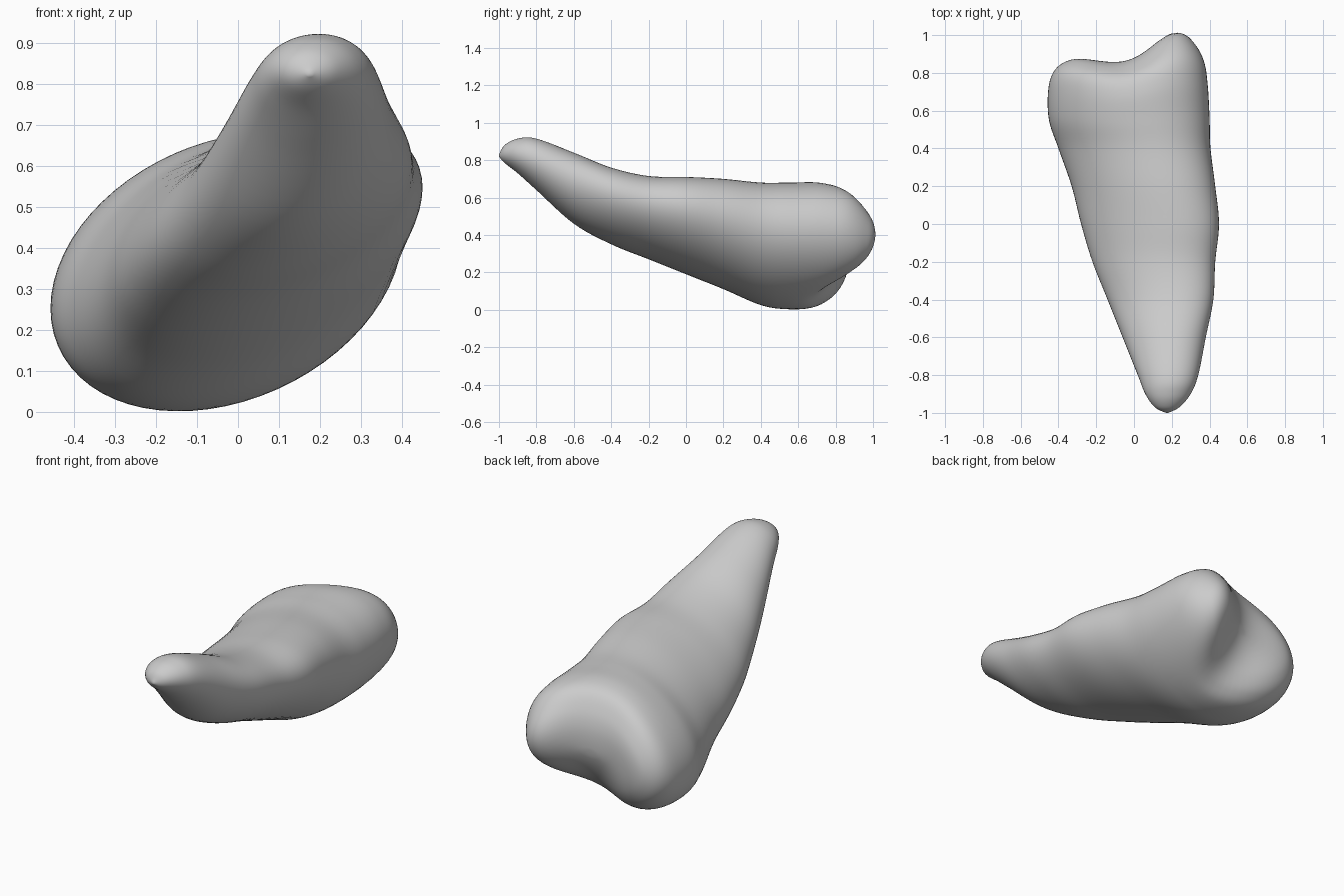
import bpy, bmesh, math

cube = bpy.data.objects.get("Cube")
if cube:
    bpy.data.objects.remove(cube)

# Cross-sections from root tip to crown: y, left, right, bottom, top, tilt
SECTIONS = [
    (-1.0, .17, .18, .82, .83, 0), (-.97, .11, .24, .785, .88, 2),
    (-.9, .06, .30, .73, .915, 4), (-.8, .02, .34, .64, .915, 8),
    (-.6, -.06, .38, .46, .84, 14), (-.4, -.14, .42, .35, .76, 20),
    (-.2, -.22, .43, .27, .715, 22), (0, -.28, .45, .19, .71, 22),
    (.2, -.33, .43, .11, .70, 20), (.4, -.40, .405, .025, .68, 18),
    (.55, -.45, .40, .003, .68, 16), (.7, -.455, .39, .01, .68, 15),
    (.8, -.43, .37, .05, .65, 14), (.86, -.37, .32, .11, .57, 13),
    (.89, -.27, .24, .19, .48, 12), (.9, -.04, .01, .32, .36, 12),
]
SIDES, STEPS = 64, 6


def spline(a, b, c, d, t):
    return .5 * (2 * b + (c - a) * t + (2 * a - 5 * b + 4 * c - d) * t ** 2
                 + (3 * b - a - 3 * c + d) * t ** 3)


def bump(x, z, cx, cz, rx, rz):
    return math.exp(-((x - cx) / rx) ** 2 - ((z - cz) / rz) ** 2)


# Two cusps at the biting end, with a groove between them on the lower side
def cusp_shift(x, y, z):
    t = min(max((y - .4) / .45, 0), 1)
    weight = t * t * (3 - 2 * t)
    return weight * (.13 * bump(x, z, .23, .40, .17, .30)
                     - .04 * bump(x, z, -.08, .5, .2, .4)
                     - .12 * bump(x, z, .06, .1, .22, .18))


# Smoothly interpolated loft
rows = []
last = len(SECTIONS) - 1
for i in range(last):
    four = [SECTIONS[min(max(i + k, 0), last)] for k in (-1, 0, 1, 2)]
    for s in range(STEPS):
        rows.append([spline(*v, s / STEPS) for v in zip(*four)])
rows.append(SECTIONS[-1])

bm = bmesh.new()
rings = []
for y, left, right, low, high, tilt in rows:
    ring = []
    for k in range(SIDES):
        a = 2 * math.pi * k / SIDES
        x = (left + right) / 2 + (right - left) / 2 * math.cos(a)
        z = (low + high) / 2 + (high - low) / 2 * math.sin(a + math.radians(tilt))
        ring.append(bm.verts.new((x, y + cusp_shift(x, y, z), z)))
    rings.append(ring)
for r, q in zip(rings, rings[1:]):
    for k in range(SIDES):
        n = (k + 1) % SIDES
        bm.faces.new((r[k], r[n], q[n], q[k]))
bm.faces.new(rings[0])
bm.faces.new(rings[-1])
bmesh.ops.recalc_face_normals(bm, faces=bm.faces)

mesh = bpy.data.meshes.new("tooth")
bm.to_mesh(mesh)
bm.free()
mesh.shade_smooth()
tooth = bpy.data.objects.new("tooth", mesh)
bpy.context.collection.objects.link(tooth)

# Pale grey surface
mat = bpy.data.materials.new("pale grey")
mat.use_nodes = True
colour = (.6, .6, .6, 1)
mat.diffuse_color = colour
mat.node_tree.nodes["Principled BSDF"].inputs["Base Color"].default_value = colour
mesh.materials.append(mat)
